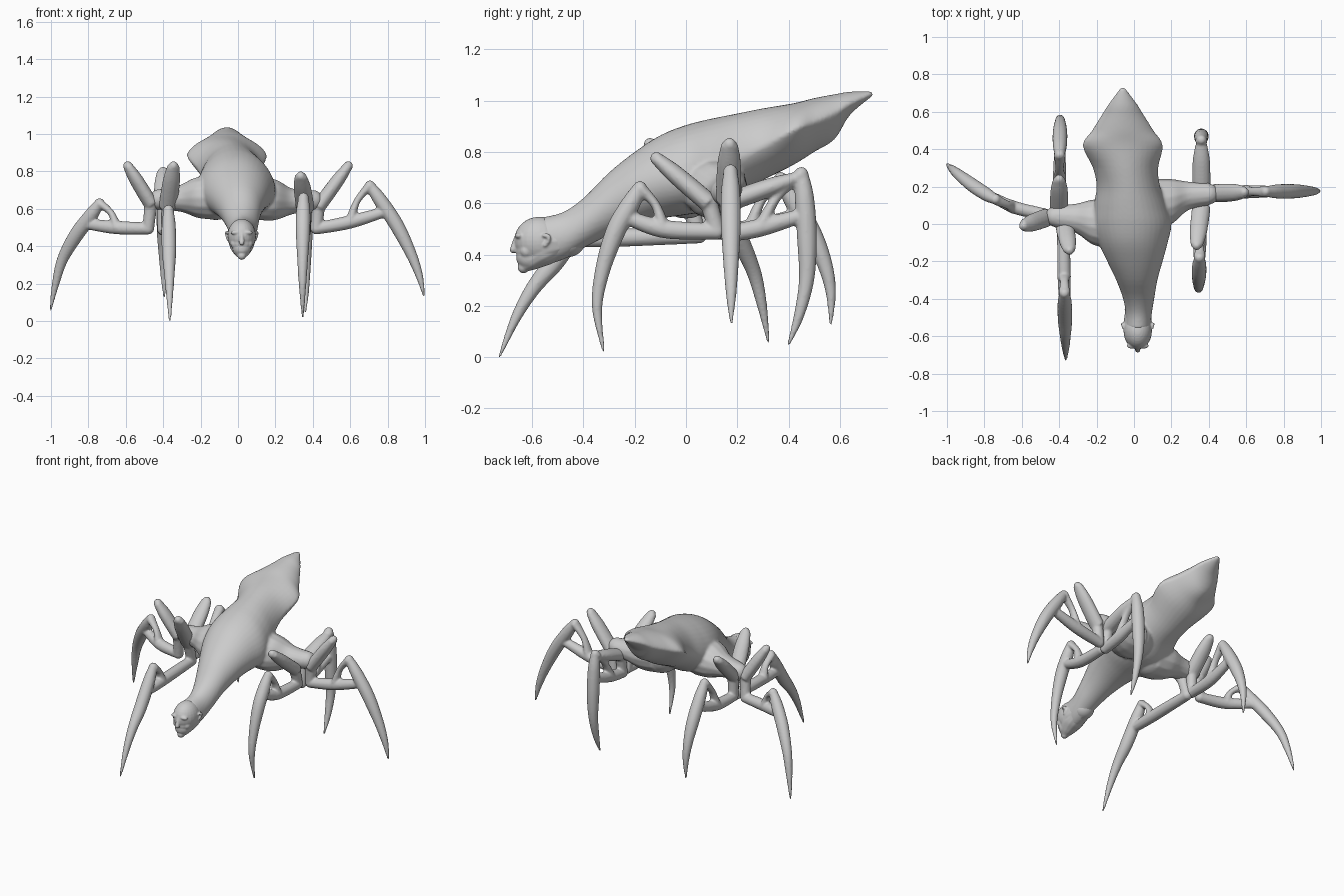
import bpy, bmesh, math
from mathutils import Vector, Matrix

if "Cube" in bpy.data.objects:
    bpy.data.objects.remove(bpy.data.objects["Cube"])


def catmull(pts, steps):
    """Smooth a list of equal-length tuples with a Catmull-Rom spline."""
    p = [pts[0]] + list(pts) + [pts[-1]]
    out = []
    for i in range(1, len(p) - 2):
        for s in range(steps):
            t = s / steps
            out.append([0.5 * (2 * b + (c - a) * t + (2 * a - 5 * b + 4 * c - d) * t * t
                               + (3 * b - a - 3 * c + d) * t ** 3)
                        for a, b, c, d in zip(p[i - 1], p[i], p[i + 1], p[i + 2])])
    return out + [list(pts[-1])]


def loft(bm, rings):
    loops = [[bm.verts.new(v) for v in r] for r in rings]
    n = len(loops[0])
    for a, b in zip(loops, loops[1:]):
        for i in range(n):
            bm.faces.new((a[i], a[(i + 1) % n], b[(i + 1) % n], b[i]))
    bm.faces.new(loops[0])
    bm.faces.new(loops[-1][::-1])


def ellipsoid(bm, c, r):
    m = Matrix.Translation(c) @ Matrix.Diagonal((*r, 1))
    bmesh.ops.create_uvsphere(bm, u_segments=24, v_segments=16, radius=1, matrix=m)


def tube(bm, pts, radii, side, flat=1.0, n=14):
    """Round-ended limb; side is the sideways axis, flat stretches it that way."""
    path = catmull([(*p, r) for p, r in zip(pts, radii)], 6)
    rings = []
    for i, q in enumerate(path):
        a, b = path[max(i - 1, 0)], path[min(i + 1, len(path) - 1)]
        up = (Vector(b[:3]) - Vector(a[:3])).cross(side).normalized()
        rings.append([Vector(q[:3]) + q[3] * (flat * math.cos(k * math.tau / n) * side
                      + math.sin(k * math.tau / n) * up) for k in range(n)])
    loft(bm, rings)
    for q in (path[0], path[-1]):
        ellipsoid(bm, q[:3], (q[3],) * 3)


def finish(bm, name, voxel, smooth):
    """Fuse the overlapping pieces into one smooth organic skin."""
    bmesh.ops.recalc_face_normals(bm, faces=bm.faces)
    me = bpy.data.meshes.new(name)
    bm.to_mesh(me)
    bm.free()
    ob = bpy.data.objects.new(name, me)
    bpy.context.collection.objects.link(ob)
    r = ob.modifiers.new("fuse", 'REMESH')
    r.mode, r.voxel_size, r.use_smooth_shade = 'VOXEL', voxel, True
    s = ob.modifiers.new("soften", 'SMOOTH')
    s.iterations, s.factor = smooth, 0.5


# Body: y, centre x, half width, bottom z, edge z, top z
stations = [
    (-0.56, .02, .068, .355, .455, .545), (-0.48, .025, .07, .38, .47, .565),
    (-0.40, .025, .083, .425, .52, .62), (-0.30, .015, .11, .475, .60, .72),
    (-0.20, .005, .148, .515, .66, .80), (-0.10, -.005, .185, .54, .69, .865),
    (0.0, -.01, .21, .555, .70, .905), (0.10, -.02, .195, .575, .72, .93),
    (0.20, -.03, .17, .64, .77, .95), (0.30, -.045, .175, .69, .82, .97),
    (0.42, -.06, .215, .75, .885, .99), (0.50, -.06, .165, .80, .915, 1.01),
    (0.58, -.06, .115, .85, .95, 1.025), (0.64, -.06, .078, .945, .985, 1.035),
    (0.73, -.06, .012, 1.02, 1.028, 1.037)]
bm = bmesh.new()
rings = []
for y, cx, w, zb, ze, zt in catmull(stations, 4):
    tail = min(max((y - 0.1) / 0.3, 0), 1)      # ridge sharpens toward the tail
    mid = min(max((y + 0.3) / 0.3, 0), 1)
    ring = []
    for k in range(40):
        a = k * math.tau / 40
        c, s = math.cos(a), math.sin(a)
        if s >= 0:
            z = ze + (zt - ze) * s ** (1 + 0.12 * mid + 0.28 * tail)
        else:
            z = ze + (zb - ze) * abs(s) ** (1 + 0.8 * tail)
        ring.append((cx + w * c, y, z))
    rings.append(ring)
loft(bm, rings)
# Hips flaring out from the body
Y = Vector((0, 1, 0))
tube(bm, [(-.12, 0, .66), (-.22, .01, .66), (-.31, .03, .655), (-.42, .04, .65)],
     [.12, .11, .072, .055], Y, 1.1)
tube(bm, [(.10, .11, .66), (.20, .12, .645), (.29, .15, .64), (.40, .16, .645)],
     [.12, .11, .07, .055], Y, 1.1)
finish(bm, "body", 0.0085, 3)

# Head with a plain, softly modelled face
bm = bmesh.new()
X0, X = .02, Vector((1, 0, 0))
ellipsoid(bm, (X0, -.572, .455), (.076, .098, .092))
tube(bm, [(X0, -.46, .46), (X0, -.54, .445), (X0, -.60, .415), (X0, -.612, .39)],
     [.070, .080, .066, .050], X, .95)
tube(bm, [(X0, -.49, .44), (X0, -.56, .41), (X0, -.61, .373), (X0, -.634, .350)],
     [.055, .058, .040, .023], X, 1.15)
tube(bm, [(X0, -.662, .465), (X0, -.670, .44), (X0, -.675, .418)], [.009, .010, .013], X, 1.2)
for z in (.373, .386):
    ellipsoid(bm, (X0, -.647, z), (.024, .014, .0065))
for s in (-1, 1):
    ellipsoid(bm, (X0 + s * .029, -.651, .473), (.030, .016, .013))
    ellipsoid(bm, (X0 + s * .030, -.643, .446), (.015, .012, .010))
    ellipsoid(bm, (X0 + s * .034, -.622, .414), (.026, .026, .028))
    tube(bm, [(X0 + s * .073, -.55, .436), (X0 + s * .080, -.536, .455),
              (X0 + s * .081, -.538, .472), (X0 + s * .078, -.555, .474)],
         [.008, .008, .009, .007], X)
finish(bm, "head", 0.0045, 5)


def leg(name, hub, origin, direction, bend, spur, elbow, fork, claw):
    """Planar leg: (distance, z) points along direction, optionally bent sideways."""
    bm = bmesh.new()
    d = Vector((*direction, 0)).normalized()
    side = Vector((-d.y, d.x, 0))

    def P(q):
        return Vector((*origin, q[1])) + d * q[0] - side * bend * q[0] ** 2

    hub, spur = Vector(hub), Vector(spur)
    h = spur - hub
    spur_side = Vector((-h.y, h.x, 0)).normalized()
    # Raised spur and the link down to the elbow
    tube(bm, [hub, hub.lerp(spur, .35), hub.lerp(spur, .7), spur],
         [.038, .038, .035, .025], spur_side, 1.3)
    tube(bm, [hub, hub.lerp(P(elbow), .5), P(elbow)], [.036, .033, .032], side)
    # Lower bar and upper strut, leaving a hole behind the knee
    knee = claw[0]
    low = [a * .6 + b * .4 for a, b in zip(claw[1], claw[2])]
    tube(bm, [P(elbow), P(fork), P(low)], [.032, .036, .027], side)
    mid = ((fork[0] + knee[0]) / 2 - .017, (fork[1] + knee[1]) / 2 + .012)
    tube(bm, [P(fork), P(mid), P(knee)], [.029, .018, .025], side, 1.3)
    # Curved claw
    tube(bm, [P(c) for c in claw], [.027, .038, .039, .030, .020, .006], side)
    finish(bm, name, 0.007, 3)


leg("right_front_leg", (.36, .09, .60), (.36, .15), (-.03, -1), 0,
    (.335, -.115, .775), (.03, .49), (.24, .50),
    [(.33, .66), (.37, .59), (.425, .49), (.475, .34), (.497, .19), (.472, .025)])
leg("right_side_leg", (.43, .165, .61), (.36, .17), (1, .01), 0,
    (.59, .17, .83), (.06, .495), (.24, .53),
    [(.345, .725), (.405, .64), (.49, .51), (.565, .36), (.61, .24), (.634, .135)])
leg("right_back_leg", (.36, .18, .61), (.36, .15), (0, 1), 0,
    (.36, .42, .695), (.01, .48), (.14, .505),
    [(.30, .715), (.312, .62), (.322, .46), (.32, .30), (.29, .16), (.25, .05)])
leg("left_front_leg", (-.375, .01, .61), (-.38, .05), (.02, -1), 0,
    (-.345, -.14, .83), (0, .475), (.33, .465),
    [(.42, .595), (.47, .51), (.56, .375), (.645, .27), (.715, .15), (.778, .0)])
leg("left_side_leg", (-.465, .035, .625), (-.42, .05), (-1, 0), .8,
    (-.59, -.01, .83), (.06, .495), (.23, .50),
    [(.32, .63), (.37, .56), (.445, .46), (.518, .33), (.555, .20), (.582, .06)])
leg("left_back_leg", (-.40, .07, .625), (-.40, .05), (.01, 1), 0,
    (-.40, .24, .80), (.02, .49), (.20, .50),
    [(.32, .695), (.37, .61), (.442, .48), (.492, .36), (.515, .25), (.515, .13)])
